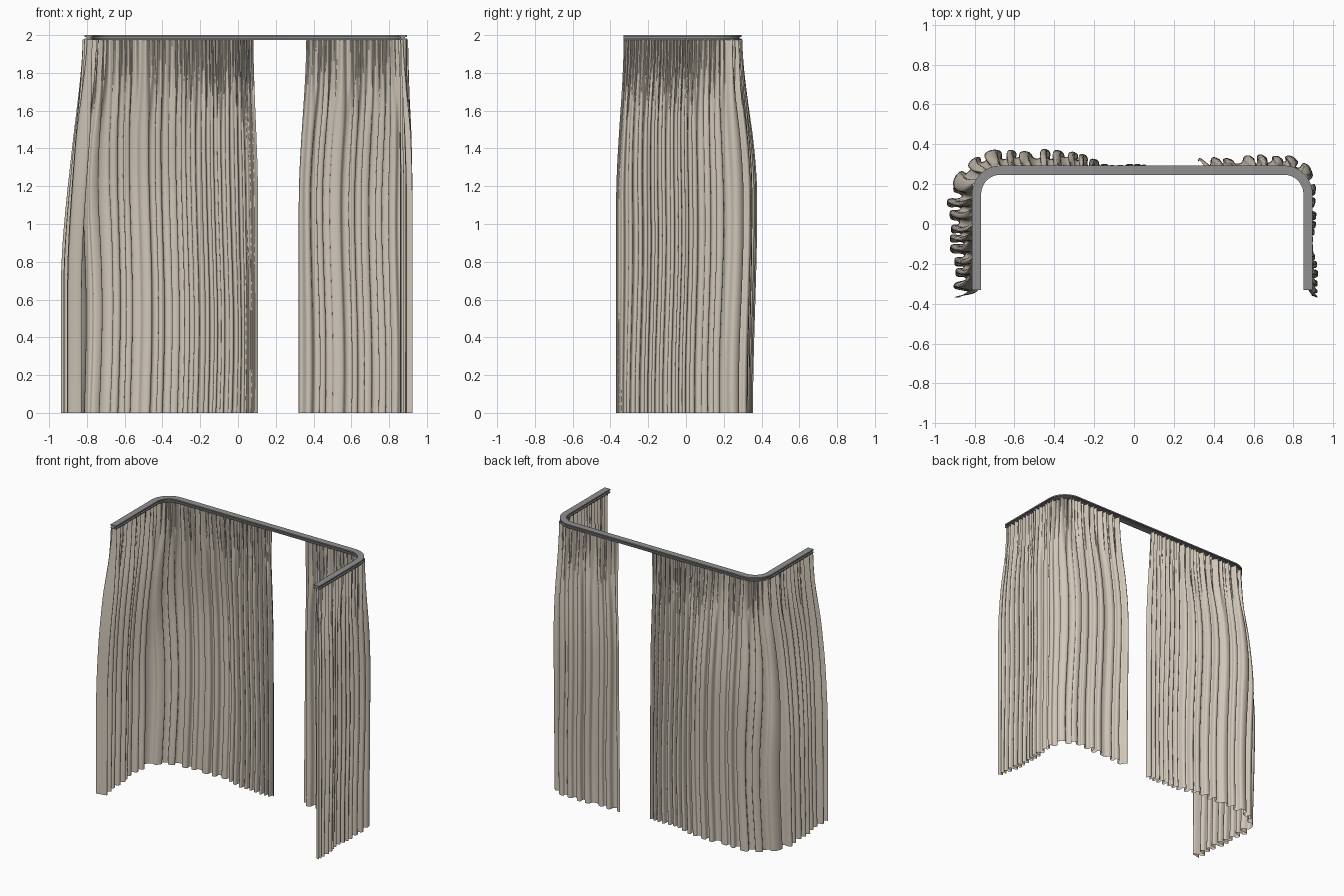
import bpy, bmesh, math, random

if "Cube" in bpy.data.objects:
    bpy.data.objects.remove(bpy.data.objects["Cube"])

random.seed(4)
H = math.pi / 2
R = 0.12                                   # rail corner radius (centre line)
XL, XR, YB, YF = -0.79, 0.873, 0.27, -0.33
SIDE, BACK, ARC = YB - R - YF, XR - XL - 2 * R, R * H


def material(name, rgb):
    m = bpy.data.materials.new(name)
    m.diffuse_color = (*rgb, 1)
    m.use_nodes = True
    m.node_tree.nodes["Principled BSDF"].inputs["Base Color"].default_value = m.diffuse_color
    return m


fabric = material("beige fabric", (0.64, 0.575, 0.485))
metal = material("grey metal", (0.28, 0.28, 0.285))


def on_rail(s, off):
    """Point at arc length s along the U path, pushed outward by off."""
    if s < SIDE:
        x, y, a = XL, YF + s, H
    elif s < SIDE + ARC:
        a = H - (s - SIDE) / R
        x, y = XL + R - R * math.sin(a), YB - R + R * math.cos(a)
    elif s < SIDE + ARC + BACK:
        x, y, a = XL + R + s - SIDE - ARC, YB, 0
    elif s < SIDE + 2 * ARC + BACK:
        a = -(s - SIDE - ARC - BACK) / R
        x, y = XR - R - R * math.sin(a), YB - R + R * math.cos(a)
    else:
        x, y, a = XR, YB - R - (s - SIDE - 2 * ARC - BACK), -H
    return x - off * math.sin(a), y + off * math.cos(a)


def smooth(t):
    t = min(max(t, 0), 1)
    return t * t * (3 - 2 * t)


def lookup(keys, s):
    """Interpolate the row of values given at arc length s."""
    if s <= keys[0][0]:
        return keys[0][1:]
    for a, b in zip(keys, keys[1:]):
        if s <= b[0]:
            t = smooth((s - a[0]) / (b[0] - a[0]))
            return [p + (q - p) * t for p, q in zip(a[1:], b[1:])]
    return keys[-1][1:]


def finish(bm, name, mat, angle):
    me = bpy.data.meshes.new(name)
    bm.to_mesh(me)
    bm.free()
    me.materials.append(mat)
    ob = bpy.data.objects.new(name, me)
    bpy.context.collection.objects.link(ob)
    bpy.context.view_layer.objects.active = ob
    ob.select_set(True)
    bpy.ops.object.shade_smooth_by_angle(angle=math.radians(angle))
    ob.select_set(False)


# Curtain rail: I-shaped profile swept along the U path
half = [(0.023, 1.973), (0.023, 1.981), (0.012, 1.981),
        (0.012, 1.991), (0.023, 1.991), (0.023, 2.0)]
profile = half + [(-o, z) for o, z in reversed(half)]
stops = [0]
for start in (SIDE, SIDE + ARC + BACK):
    stops += [start + ARC * i / 12 for i in range(13)]
stops.append(2 * SIDE + 2 * ARC + BACK)
bm = bmesh.new()
rings = [[bm.verts.new((*on_rail(s, o), z)) for o, z in profile] for s in stops]
n = len(profile)
for a, b in zip(rings, rings[1:]):
    for i in range(n):
        bm.faces.new((a[i], a[(i + 1) % n], b[(i + 1) % n], b[i]))
bm.faces.new(rings[0])
bm.faces.new(rings[-1][::-1])
bmesh.ops.recalc_face_normals(bm, faces=bm.faces)
finish(bm, "curtain_rail", metal, 35)


# Curtains: pleated sheets that hang from the rail and billow outward
def curtain(name, top, bottom, keys, rows=40):
    cols = int((top[1] - top[0]) / 0.0028)
    bm = bmesh.new()
    grid, phase = [], 0
    p1, p2 = random.uniform(0, 6), random.uniform(0, 6)
    for i in range(cols + 1):
        u = i / cols
        s0 = top[0] + (top[1] - top[0]) * u
        s1 = bottom[0] + (bottom[1] - bottom[0]) * u
        off, amp, wave, depth, drop = lookup(keys, s0)
        phase += 2 * math.pi * (top[1] - top[0]) / cols / wave
        w = phase + 0.9 * math.sin(s0 * 17 + p1) + 0.6 * math.sin(s0 * 41 + p2)
        size = amp * (0.85 + 0.25 * math.sin(s0 * 29 + p2))
        edge = min(1, 12 * u, 12 * (1 - u))
        col = []
        for k in range(rows + 1):
            z = 1.978 * (1 - k / rows)
            open_ = smooth((1.98 - z) / 0.55)
            # billow grows down to a depth, then falls back a little
            out = off * smooth((2.04 - z) / depth) * (1 - drop * smooth((1.1 - z) / 1.1))
            fold = size * (0.4 + 0.6 * open_) * math.sin(w)
            gather = 0.012 * (1 - open_) * math.sin(2.3 * w + p1)
            sway = 0.009 * edge * open_ * math.sin(3.6 * z - 1.2 + s0)
            curl = -0.1 * wave * open_ * edge * math.sin(2 * w)
            s = s0 + (s1 - s0) * smooth((2 - z) / 0.9) + sway + curl
            col.append(bm.verts.new((*on_rail(s, 0.006 + out + fold + gather), z)))
        grid.append(col)
    for a, b in zip(grid, grid[1:]):
        for k in range(rows):
            bm.faces.new((a[k], b[k], b[k + 1], a[k + 1]))
    finish(bm, name, fabric, 80)


# key rows: arc length, billow, pleat size, pleat width, billow depth, fall back
curtain("left_curtain", (0.0, 1.42), (-0.04, 1.445), [
    (0.00, 0.070, 0.036, 0.052, 1.4, 0.0),
    (0.45, 0.105, 0.034, 0.060, 1.4, 0.0),
    (0.67, 0.075, 0.024, 0.075, 0.95, 0.3),
    (1.00, 0.075, 0.024, 0.070, 0.9, 0.3),
    (1.20, 0.005, 0.024, 0.038, 0.9, 0.3),
    (1.42, -0.003, 0.024, 0.038, 0.9, 0.3)])
curtain("right_curtain", (1.70, 2.76), (1.66, 2.80), [
    (1.70, 0.035, 0.022, 0.070, 0.9, 0.3),
    (2.10, 0.052, 0.024, 0.070, 0.9, 0.3),
    (2.30, 0.018, 0.022, 0.055, 0.9, 0.3),
    (2.50, 0.000, 0.028, 0.038, 0.9, 0.0),
    (2.76, 0.028, 0.026, 0.038, 0.9, 0.0)])
